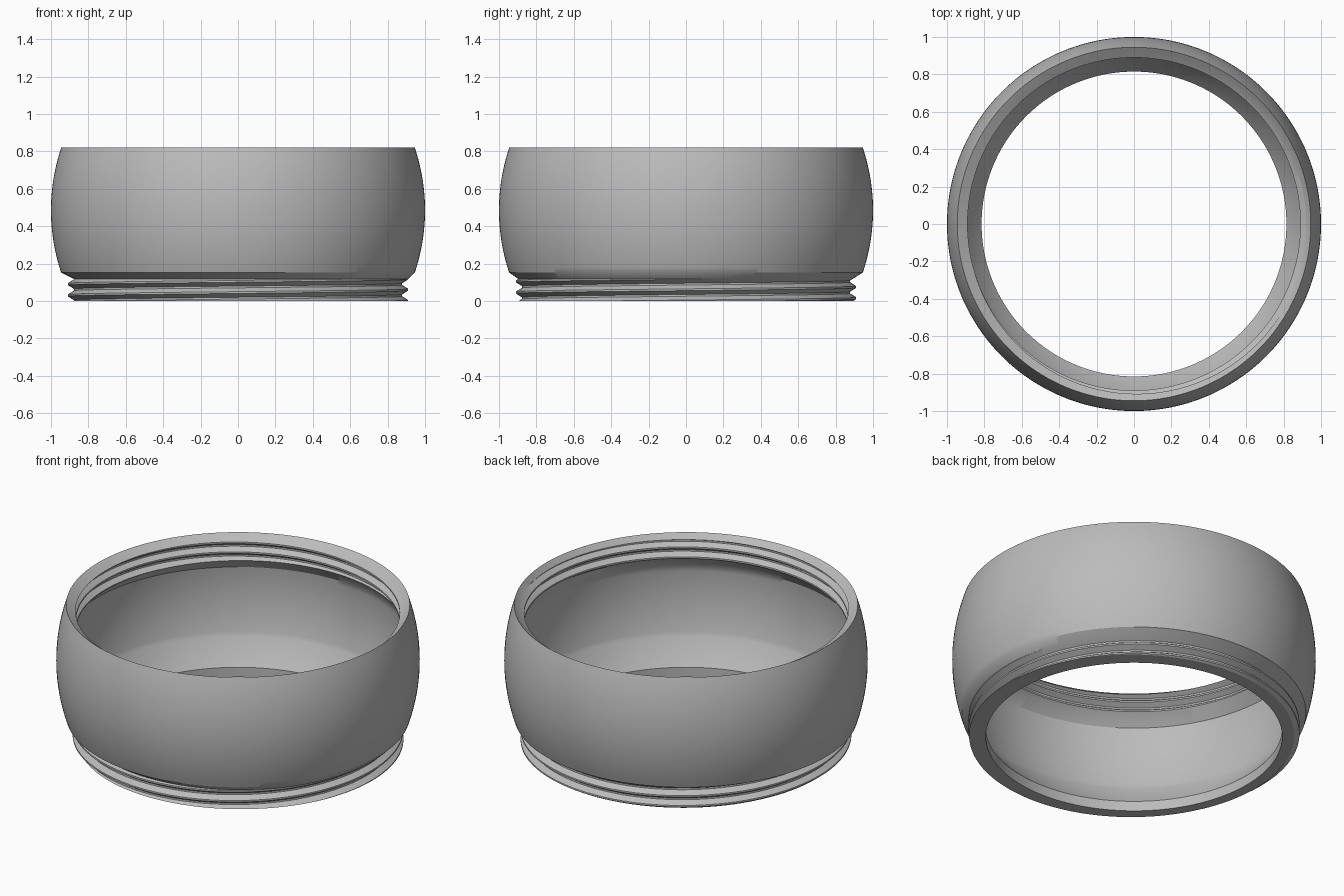
import bpy, bmesh, math

if "Cube" in bpy.data.objects:
    bpy.data.objects.remove(bpy.data.objects["Cube"])

SEGMENTS = 192
PITCH = 0.06
SHIFT = 0.67            # height from the neck thread to the matching socket thread
MID_Z, ARC_CENTRE = 0.485, -0.048
# thread tooth: (fraction of pitch, 0 = root .. 1 = crest)
TOOTH = [(-0.08, 1), (0.08, 1), (0.42, 0), (0.58, 0), (0.92, 1)]


def tooth_height(f):
    """Height of the thread, 0..1, at fraction f of the pitch above a crest."""
    f = (f + 0.08) % 1.0 - 0.08
    for (a, ha), (b, hb) in zip(TOOTH, TOOTH[1:]):
        if f <= b:
            return ha + (hb - ha) * (f - a) / (b - a)
    return 1.0


def thread(turn, z0, z1, root, depth, base):
    """Rising section of a helical thread, clipped between z0 and z1."""
    points = []
    for k in range(-2, 4):
        for f, _ in TOOTH[:4]:
            z = base + PITCH * (k + f + turn)
            z = min(max(z, z0), z1)
            h = tooth_height((z - base) / PITCH - turn)
            points.append((root + depth * h, z))
    return points


def arc(radius, z0, z1, steps):
    """Barrel-shaped wall section."""
    points = []
    for i in range(steps + 1):
        z = z0 + (z1 - z0) * i / steps
        points.append((ARC_CENTRE + math.sqrt(radius**2 - (z - MID_Z)**2), z))
    return points


def section(turn):
    """Closed cross-section of the ring at a fraction of a full turn."""
    neck = thread(turn, 0.0, 0.118, 0.878, 0.032, 0.0)
    outer = arc(1.048, 0.152, 0.82, 24)
    lip = [(0.815, 0.0), (0.815, 0.06)]
    cavity = arc(1.008, 0.2, 0.605, 16)
    socket = thread(turn, SHIFT, SHIFT + 0.118, 0.89, 0.03, SHIFT)
    return neck + outer + socket[::-1] + cavity[::-1] + lip[::-1]


# threaded ring: sweep the section once around, then weld the seam
bm = bmesh.new()
columns = []
for i in range(SEGMENTS + 1):
    a = 2 * math.pi * i / SEGMENTS
    columns.append([bm.verts.new((r * math.cos(a), r * math.sin(a), z))
                    for r, z in section(i / SEGMENTS)])
count = len(columns[0])
for c0, c1 in zip(columns, columns[1:]):
    for j in range(count):
        n = (j + 1) % count
        bm.faces.new((c0[j], c1[j], c1[n], c0[n]))
bmesh.ops.remove_doubles(bm, verts=bm.verts, dist=0.0002)
bmesh.ops.dissolve_degenerate(bm, dist=0.0001, edges=bm.edges)
bmesh.ops.recalc_face_normals(bm, faces=bm.faces)

mesh = bpy.data.meshes.new("threaded_ring")
bm.to_mesh(mesh)
bm.free()
ring = bpy.data.objects.new("threaded_ring", mesh)
bpy.context.collection.objects.link(ring)

grey = bpy.data.materials.new("plain_grey")
grey.diffuse_color = (0.5, 0.5, 0.5, 1)
grey.use_nodes = True
grey.node_tree.nodes["Principled BSDF"].inputs["Base Color"].default_value = grey.diffuse_color
mesh.materials.append(grey)

bpy.context.view_layer.objects.active = ring
ring.select_set(True)
bpy.ops.object.shade_smooth_by_angle(angle=math.radians(30))
